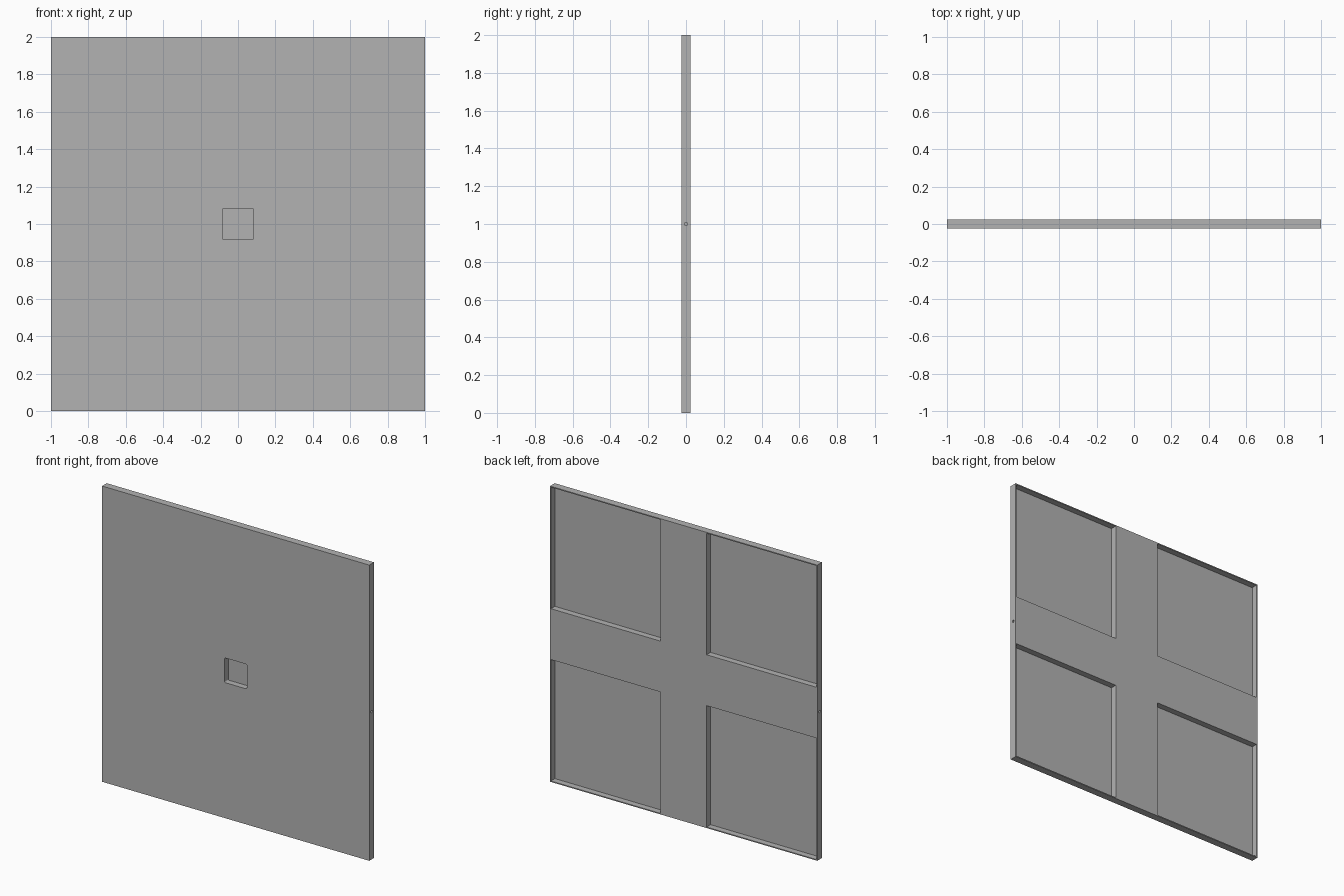
import bpy
import math

SIZE, THICK = 2.0, 0.05
DEPTH = 0.042            # depth of every pocket
INNER, OUTER = 0.172, 0.993   # extent of a back pocket from the centre lines

default = bpy.data.objects.get("Cube")
if default:
    bpy.data.objects.remove(default, do_unlink=True)

grey = bpy.data.materials.new("plain grey")
grey.use_nodes = True
colour = (0.45, 0.45, 0.45, 1)
grey.diffuse_color = colour
grey.node_tree.nodes["Principled BSDF"].inputs["Base Color"].default_value = colour


def box(name, centre, size):
    bpy.ops.mesh.primitive_cube_add(size=1, location=centre)
    obj = bpy.context.object
    obj.name = name
    obj.scale = size
    bpy.ops.object.transform_apply(location=True, rotation=True, scale=True)
    obj.data.materials.append(grey)
    return obj


def cut(target, cutter):
    cutter.hide_render = True
    mod = target.modifiers.new("cut", "BOOLEAN")
    mod.operation = "DIFFERENCE"
    mod.solver = "EXACT"
    mod.object = cutter
    bpy.context.view_layer.objects.active = target
    bpy.ops.object.modifier_apply(modifier=mod.name)
    bpy.data.objects.remove(cutter, do_unlink=True)


# Square panel
panel = box("panel", (0, 0, SIZE / 2), (SIZE, THICK, SIZE))

# Four back pockets leave a broad cross and a thin rim
mid, width = (INNER + OUTER) / 2, OUTER - INNER
for sx in (-1, 1):
    for sz in (-1, 1):
        cut(panel, box("back_pocket_cutter",
                       (sx * mid, THICK / 2, 1 + sz * mid),
                       (width, 2 * DEPTH, width)))

# Small front pocket with rounded corners
pocket = box("front_pocket_cutter", (0, -THICK / 2, 1), (0.167, 2 * DEPTH, 0.167))
weights = pocket.data.attributes.new("bevel_weight_edge", "FLOAT", "EDGE")
for edge in pocket.data.edges:
    a, b = (pocket.data.vertices[i].co for i in edge.vertices)
    weights.data[edge.index].value = 1.0 if abs(a.y - b.y) > 0.01 else 0.0
bevel = pocket.modifiers.new("round", "BEVEL")
bevel.limit_method = "WEIGHT"
bevel.width = 0.008
bevel.segments = 4
cut(panel, pocket)

# Fine blind hole in the middle of each side edge
for sx in (-1, 1):
    bpy.ops.mesh.primitive_cylinder_add(vertices=16, radius=0.008, depth=0.2,
                                        location=(sx, 0, 1),
                                        rotation=(0, math.pi / 2, 0))
    hole = bpy.context.object
    hole.name = "side_hole_cutter"
    hole.data.materials.append(grey)
    cut(panel, hole)
